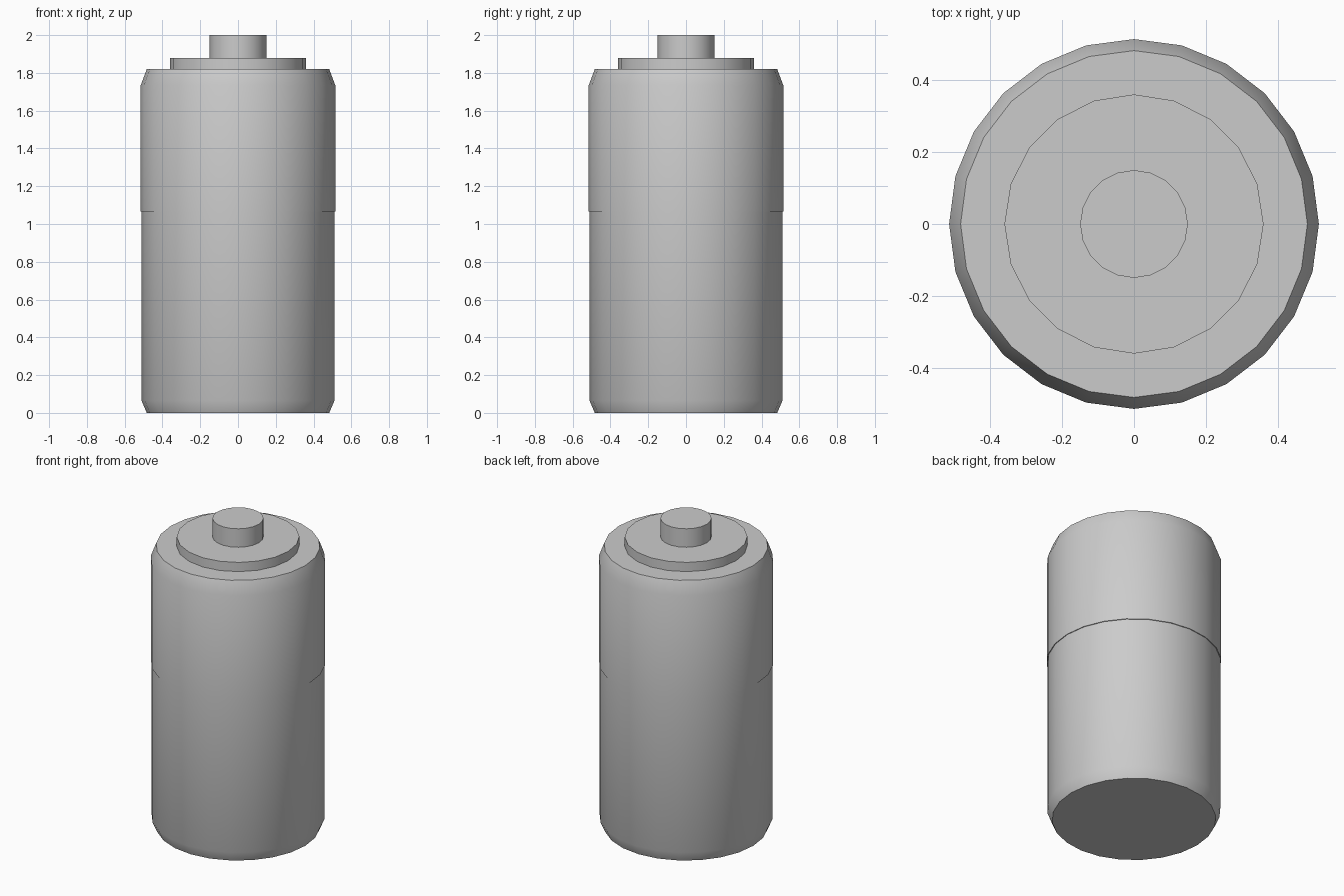
import bpy, bmesh, math

if "Cube" in bpy.data.objects:
    bpy.data.objects.remove(bpy.data.objects["Cube"])

grey = bpy.data.materials.new("light_grey")
grey.diffuse_color = (0.6, 0.6, 0.6, 1)
grey.use_nodes = True
grey.node_tree.nodes["Principled BSDF"].inputs["Base Color"].default_value = grey.diffuse_color


def lathe(name, profile, sides):
    """Closed solid turned from (radius, height) rings, listed bottom to top."""
    bm = bmesh.new()
    rings = []
    for r, z in profile:
        rings.append([bm.verts.new((r * math.cos(math.tau * i / sides),
                                    r * math.sin(math.tau * i / sides), z))
                      for i in range(sides)])
    for low, high in zip(rings, rings[1:]):
        for i in range(sides):
            j = (i + 1) % sides
            bm.faces.new((low[i], low[j], high[j], high[i]))
    bm.faces.new(rings[0][::-1])
    bm.faces.new(rings[-1])
    mesh = bpy.data.meshes.new(name)
    bm.to_mesh(mesh)
    bm.free()
    mesh.materials.append(grey)
    obj = bpy.data.objects.new(name, mesh)
    bpy.context.collection.objects.link(obj)
    bpy.ops.object.select_all(action='DESELECT')
    obj.select_set(True)
    bpy.context.view_layer.objects.active = obj
    bpy.ops.object.shade_smooth_by_angle(angle=math.radians(35))


# Casing: bevelled base, slightly wider upper sleeve, bevelled shoulder
lathe("casing", [(0.483, 0), (0.511, 0.065), (0.511, 1.065), (0.515, 1.066),
                 (0.515, 1.735), (0.483, 1.82)], 24)
# Raised disc on the top
lathe("top_disc", [(0.361, 1.82), (0.361, 1.88)], 20)
# Contact button
lathe("contact_button", [(0.15, 1.88), (0.15, 2.0)], 20)
